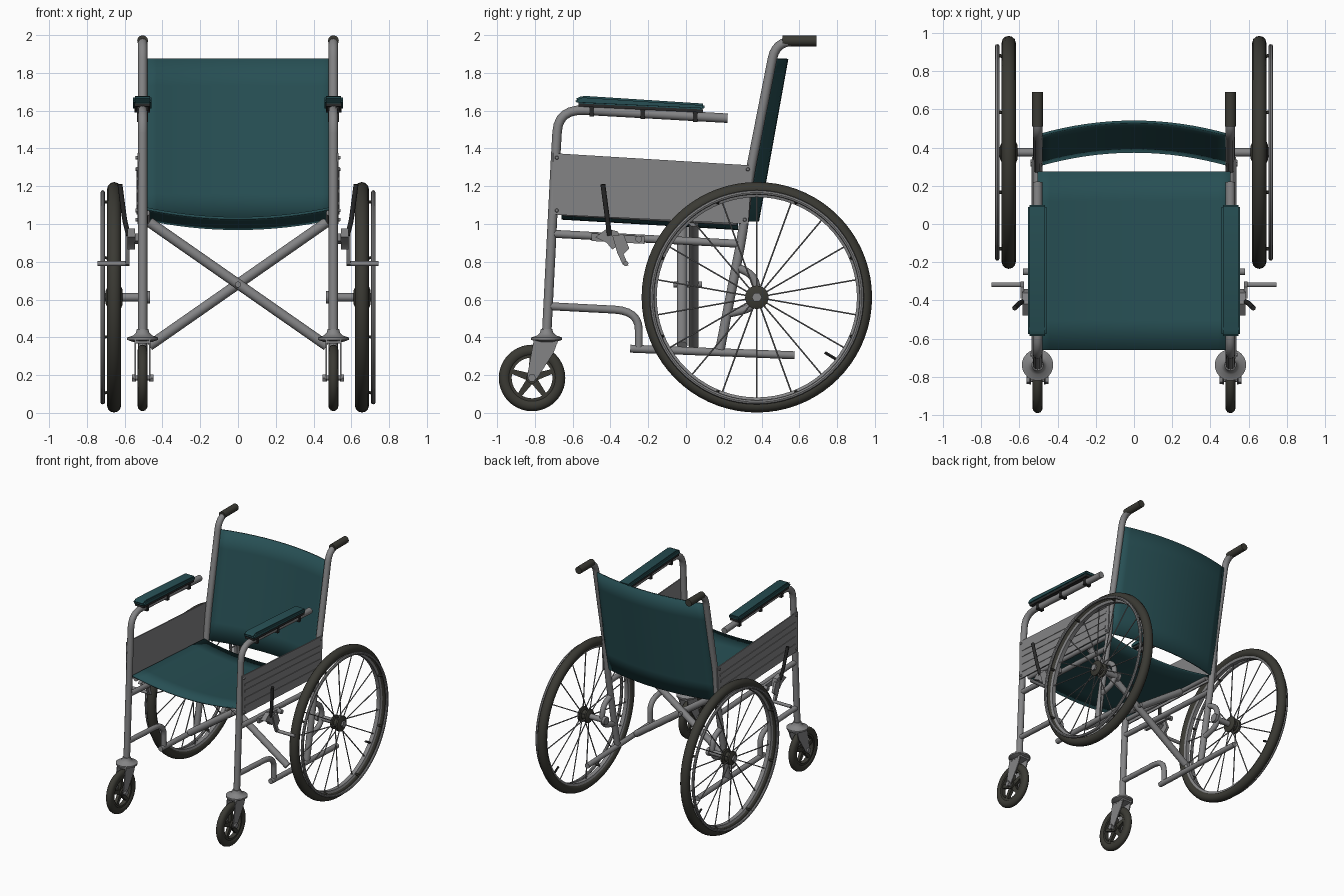
import bpy, bmesh, math
from mathutils import Vector

if "Cube" in bpy.data.objects:
    bpy.data.objects.remove(bpy.data.objects["Cube"])


def material(name, rgb):
    m = bpy.data.materials.new(name)
    m.diffuse_color = (*rgb, 1)
    m.use_nodes = True
    m.node_tree.nodes["Principled BSDF"].inputs["Base Color"].default_value = m.diffuse_color
    return m


TEAL = material("teal_fabric", (0.020, 0.078, 0.088))
METAL = material("grey_metal", (0.23, 0.23, 0.235))
RUBBER = material("dark_rubber", (0.043, 0.042, 0.034))
BLACK = material("black_plastic", (0.022, 0.022, 0.022))


def add_mesh(name, bm, mat):
    bmesh.ops.recalc_face_normals(bm, faces=bm.faces)
    me = bpy.data.meshes.new(name)
    bm.to_mesh(me)
    bm.free()
    me.materials.append(mat)
    ob = bpy.data.objects.new(name, me)
    bpy.context.collection.objects.link(ob)
    return ob


def rounded(pts, bend):
    """Replace each inner corner by a short curve."""
    pts = [Vector(p) for p in pts]
    out = [pts[0]]
    for a, b, c in zip(pts, pts[1:], pts[2:]):
        p = b + (a - b).normalized() * min(bend, (a - b).length * 0.49)
        q = b + (c - b).normalized() * min(bend, (c - b).length * 0.49)
        for i in range(7):
            t = i / 6
            out.append(p * (1 - t) ** 2 + b * 2 * t * (1 - t) + q * t * t)
    return out + [pts[-1]]


def tube(name, pts, r, mat=METAL, bend=0.1, res=4):
    cu = bpy.data.curves.new(name + "_path", 'CURVE')
    cu.dimensions = '3D'
    cu.bevel_depth, cu.bevel_resolution, cu.use_fill_caps = r, res, True
    pts = rounded(pts, bend)
    sp = cu.splines.new('POLY')
    sp.points.add(len(pts) - 1)
    for p, co in zip(sp.points, pts):
        p.co = (*co, 1)
    tmp = bpy.data.objects.new(name + "_path", cu)
    bpy.context.collection.objects.link(tmp)
    dg = bpy.context.evaluated_depsgraph_get()
    me = bpy.data.meshes.new_from_object(tmp.evaluated_get(dg))
    bpy.data.objects.remove(tmp)
    me.name = name
    me.materials.clear()
    me.materials.append(mat)
    ob = bpy.data.objects.new(name, me)
    bpy.context.collection.objects.link(ob)
    return ob


def lathe(name, profile, center, mat, axis='X', n=32, closed=False):
    """Turn (offset along axis, radius) points around the axis."""
    bm = bmesh.new()
    rings = []
    for d, r in profile:
        ring = []
        for i in range(n):
            a = math.tau * i / n
            u, v = r * math.cos(a), r * math.sin(a)
            co = (d, u, v) if axis == 'X' else (u, v, d)
            ring.append(bm.verts.new(Vector(co) + Vector(center)))
        rings.append(ring)
    pairs = list(zip(rings, rings[1:])) + ([(rings[-1], rings[0])] if closed else [])
    for a, b in pairs:
        for i in range(n):
            j = (i + 1) % n
            bm.faces.new((a[i], a[j], b[j], b[i]))
    if not closed:
        bm.faces.new(rings[0])
        bm.faces.new(rings[-1])
    return add_mesh(name, bm, mat)


def torus(name, center, R, rx, rr, mat, n=72, k=12):
    prof = [(rx * math.cos(math.tau * i / k), R + rr * math.sin(math.tau * i / k)) for i in range(k)]
    return lathe(name, prof, center, mat, n=n, closed=True)


def prism(name, yz, x0, x1, mat, bevel=0):
    """Side outline pushed out between two x positions."""
    bm = bmesh.new()
    f = bm.faces.new([bm.verts.new((x0, y, z)) for y, z in yz])
    g = bmesh.ops.extrude_face_region(bm, geom=[f])
    bmesh.ops.translate(bm, vec=(x1 - x0, 0, 0), verts=[v for v in g['geom'] if isinstance(v, bmesh.types.BMVert)])
    if bevel:
        bmesh.ops.bevel(bm, geom=bm.edges[:], offset=bevel, segments=2, affect='EDGES')
    return add_mesh(name, bm, mat)


def cloth(name, point, thick, nu=16, nv=6):
    """Curved fabric sheet with thickness; u runs -1..1, v runs 0..1."""
    bm = bmesh.new()
    g = [[bm.verts.new(point(-1 + 2 * i / nu, j / nv)) for i in range(nu + 1)] for j in range(nv + 1)]
    for j in range(nv):
        for i in range(nu):
            bm.faces.new((g[j][i], g[j][i + 1], g[j + 1][i + 1], g[j + 1][i]))
    ob = add_mesh(name, bm, TEAL)
    mod = ob.modifiers.new("thickness", 'SOLIDIFY')
    mod.thickness, mod.offset = thick, 0


# sagging seat and curved backrest
cloth("seat", lambda u, v: (0.505 * u, -0.66 + 0.935 * v, 1.085 - 0.055 * v - 0.055 * (1 - u * u)), 0.014)
cloth("backrest", lambda u, v: (0.495 * u, 0.31 + 0.155 * v + 0.07 * (1 - u * u), 1.015 + 0.86 * v), 0.014)

# crossed braces under the seat
tube("cross_brace_front", [(-0.47, -0.02, 1.01), (0.47, -0.02, 0.355)], 0.027)
tube("cross_brace_rear", [(0.47, 0.04, 1.01), (-0.47, 0.04, 0.355)], 0.027)
tube("brace_pivot", [(0, -0.065, 0.68), (0, 0.085, 0.68)], 0.016)

X = 0.505          # frame side plane
WY, WZ = 0.375, 0.612   # big wheel axle
CY, CZ = -0.815, 0.185  # caster axle

for s, side in ((1, "right"), (-1, "left")):
    def P(*yz, x=X):
        return [(s * x, y, z) for y, z in yz]

    # frame tubes
    tube(f"front_tube_{side}", P((-0.738, 0.41), (-0.69, 1.36), (-0.675, 1.61), (0.22, 1.56)), 0.025, bend=0.14)
    tube(f"back_tube_{side}", P((0.18, 0.335), (0.30, 0.95), (0.335, 1.25), (0.475, 1.965), (0.68, 1.97)), 0.025, bend=0.09)
    tube(f"push_grip_{side}", P((0.51, 1.97), (0.69, 1.97)), 0.029, RUBBER)
    tube(f"seat_side_tube_{side}", P((-0.70, 0.948), (0.285, 0.895)), 0.021)
    tube(f"seat_rail_{side}", P((-0.65, 1.06), (0.27, 1.01), x=0.485), 0.018)
    tube(f"lower_front_tube_{side}", P((-0.73, 0.565), (-0.25, 0.54), (-0.25, 0.335)), 0.021, bend=0.13)
    tube(f"bottom_rail_{side}", P((-0.295, 0.34), (0.575, 0.305)), 0.021)
    tube(f"axle_bracket_{side}", P((0.255, 0.78), (0.375, 0.72), (0.375, 0.56), (0.205, 0.52)), 0.021, bend=0.08)
    tube(f"axle_{side}", [(s * 0.475, WY, WZ), (s * 0.70, WY, WZ)], 0.022)
    lathe(f"axle_collar_{side}", [(-0.012, 0.033), (0.012, 0.033)], (s * 0.478, WY, WZ), METAL, n=16)

    # side panel with pressed ridges and corner screws
    def panel(t, w):  # t along the length, w up the height
        return (-0.705 + t * (1.035 + 0.02 * w), (1.05 - 0.05 * t) * (1 - w) + (1.375 - 0.065 * t) * w)

    def strip(t0, t1, w0, w1):
        return [panel(t0, w0), panel(t1, w0), panel(t1, w1), panel(t0, w1)]
    prism(f"side_panel_{side}", strip(0, 1, 0, 1), s * 0.524, s * 0.533, METAL)
    for i, w in enumerate((0.16, 0.36, 0.56, 0.72)):
        prism(f"panel_ridge_{i}_{side}", strip(0.03, 0.97, w, w + 0.06), s * 0.532, s * 0.537, METAL)
    for i, (t, w) in enumerate(((0.02, 0.07), (0.02, 0.93), (0.98, 0.07), (0.98, 0.93))):
        y, z = panel(t, w)
        lathe(f"panel_screw_{i}_{side}", [(-0.006, 0.011), (0.006, 0.008)], (s * 0.536, y, z), METAL, n=10)

    # armrest
    prism(f"armrest_pad_{side}", [(-0.575, 1.635), (0.095, 1.603), (0.10, 1.637), (-0.55, 1.679), (-0.59, 1.66)],
          s * 0.457, s * 0.555, TEAL, 0.009)
    prism(f"armrest_base_{side}", [(-0.57, 1.622), (0.09, 1.59), (0.09, 1.606), (-0.57, 1.638)],
          s * 0.465, s * 0.547, BLACK)
    for i, y in enumerate((-0.50, -0.23, 0.05)):
        z = 1.606 - 0.056 * (y + 0.6)
        prism(f"armrest_clip_{i}_{side}", [(y - 0.012, z - 0.03), (y + 0.012, z - 0.03), (y + 0.012, z + 0.03),
              (y - 0.012, z + 0.03)], s * 0.476, s * 0.534, BLACK)

    # big wheel
    WX = s * 0.656
    c = (WX, WY, WZ)
    torus(f"tyre_{side}", c, 0.574, 0.037, 0.036, RUBBER)
    lathe(f"wheel_rim_{side}", [(-0.024, 0.55), (-0.016, 0.53), (0.016, 0.53), (0.024, 0.55)], c, METAL, n=72, closed=True)
    torus(f"hand_rim_{side}", (s * 0.716, WY, WZ), 0.555, 0.012, 0.012, METAL, k=8)
    lathe(f"wheel_hub_{side}", [(-0.045, 0.035), (-0.035, 0.055), (-0.02, 0.055), (-0.014, 0.038), (0.014, 0.038),
          (0.02, 0.062), (0.035, 0.062), (0.045, 0.04)], c, RUBBER, n=24)
    lathe(f"axle_nut_{side}", [(-0.01, 0.027), (0.01, 0.027)], (s * 0.705, WY, WZ), METAL, n=6)
    for i in range(18):
        a = math.tau * i / 18 + math.pi / 2
        d = 0.026 * (-1) ** i
        tube(f"spoke_{i}_{side}", [(WX + d, WY + 0.04 * math.cos(a), WZ + 0.04 * math.sin(a)),
             (WX, WY + 0.535 * math.cos(a), WZ + 0.535 * math.sin(a))], 0.0045, METAL, res=1)
    for i in range(8):
        a = math.tau * (i + 0.5) / 8
        y, z = math.cos(a), math.sin(a)
        tube(f"hand_rim_peg_{i}_{side}", [(s * 0.665, WY + 0.54 * y, WZ + 0.54 * z),
             (s * 0.716, WY + 0.55 * y, WZ + 0.55 * z)], 0.009, RUBBER, res=1)
    tube(f"tyre_valve_{side}", [(WX, 0.81, 0.275), (WX, 0.735, 0.32)], 0.009, BLACK, res=1)

    # caster wheel
    c = (s * X, CY, CZ)
    torus(f"caster_tyre_{side}", c, 0.145, 0.027, 0.031, RUBBER, n=40)
    lathe(f"caster_rim_{side}", [(-0.018, 0.125), (-0.018, 0.108), (0.018, 0.108), (0.018, 0.125)], c, RUBBER, n=40, closed=True)
    lathe(f"caster_hub_{side}", [(-0.025, 0.03), (0.025, 0.03)], c, RUBBER, n=20)
    for i in range(5):
        a = math.tau * i / 5 + math.pi / 2
        u, v = Vector((math.cos(a), math.sin(a))), Vector((-math.sin(a), math.cos(a)))
        o = Vector((CY, CZ))
        prism(f"caster_spoke_{i}_{side}", [o + u * r + v * w for r, w in
              ((0.02, -0.02), (0.115, -0.012), (0.115, 0.012), (0.02, 0.02))], s * (X - 0.012), s * (X + 0.012), RUBBER)

    # caster fork
    lathe(f"caster_cap_{side}", [(-0.03, 0.05), (-0.018, 0.082), (-0.006, 0.082), (0.005, 0.05), (0.02, 0.035), (0.04, 0.03)],
          (s * X, -0.738, 0.405), METAL, 'Z')
    prism(f"fork_crown_{side}", [(-0.80, 0.368), (-0.68, 0.368), (-0.675, 0.398), (-0.805, 0.398)],
          s * (X - 0.043), s * (X + 0.043), METAL)
    for e in (-1, 1):
        x = X + e * 0.038
        prism(f"fork_blade_{'inner' if e < 0 else 'outer'}_{side}", [(-0.805, 0.39), (-0.675, 0.39), (-0.70, 0.32),
              (-0.79, 0.18), (-0.815, 0.165), (-0.84, 0.18), (-0.84, 0.20)], s * (x - 0.004), s * (x + 0.004), METAL)
    tube(f"caster_axle_{side}", [(s * 0.45, CY, CZ), (s * 0.56, CY, CZ)], 0.013)
    for e in (-1, 1):
        lathe(f"caster_nut_{e + 1}_{side}", [(-0.008, 0.022), (0.008, 0.022)], (s * (X + e * 0.049), CY, CZ), METAL, n=6)

    # parking brake
    prism(f"brake_clamp_{side}", [(-0.50, 0.91), (-0.22, 0.895), (-0.22, 0.935), (-0.50, 0.95)], s * 0.525, s * 0.545, METAL)
    prism(f"brake_plate_{side}", [(-0.48, 0.93), (-0.42, 0.975), (-0.36, 0.96), (-0.34, 0.90), (-0.39, 0.865), (-0.42, 0.90)],
          s * 0.545, s * 0.585, METAL)
    prism(f"brake_arm_{side}", [(-0.39, 0.94), (-0.33, 0.945), (-0.30, 0.87), (-0.33, 0.84), (-0.305, 0.78),
          (-0.335, 0.785), (-0.365, 0.85)], s * 0.575, s * 0.595, METAL)
    tube(f"brake_bar_{side}", [(s * 0.575, -0.318, 0.79), (s * 0.745, -0.318, 0.79)], 0.013)
    tube(f"brake_lever_{side}", [(s * 0.58, -0.405, 0.94), (s * 0.60, -0.415, 1.02), (s * 0.625, -0.44, 1.21)], 0.013, BLACK, bend=0.03)
    tube(f"brake_bolt_{side}", [(s * 0.51, -0.25, 0.92), (s * 0.58, -0.25, 0.92)], 0.018)

# smooth shading with sharp edges kept
for ob in bpy.data.objects:
    ob.select_set(ob.type == 'MESH')
bpy.context.view_layer.objects.active = bpy.data.objects["seat"]
bpy.ops.object.shade_smooth_by_angle(angle=math.radians(35))
